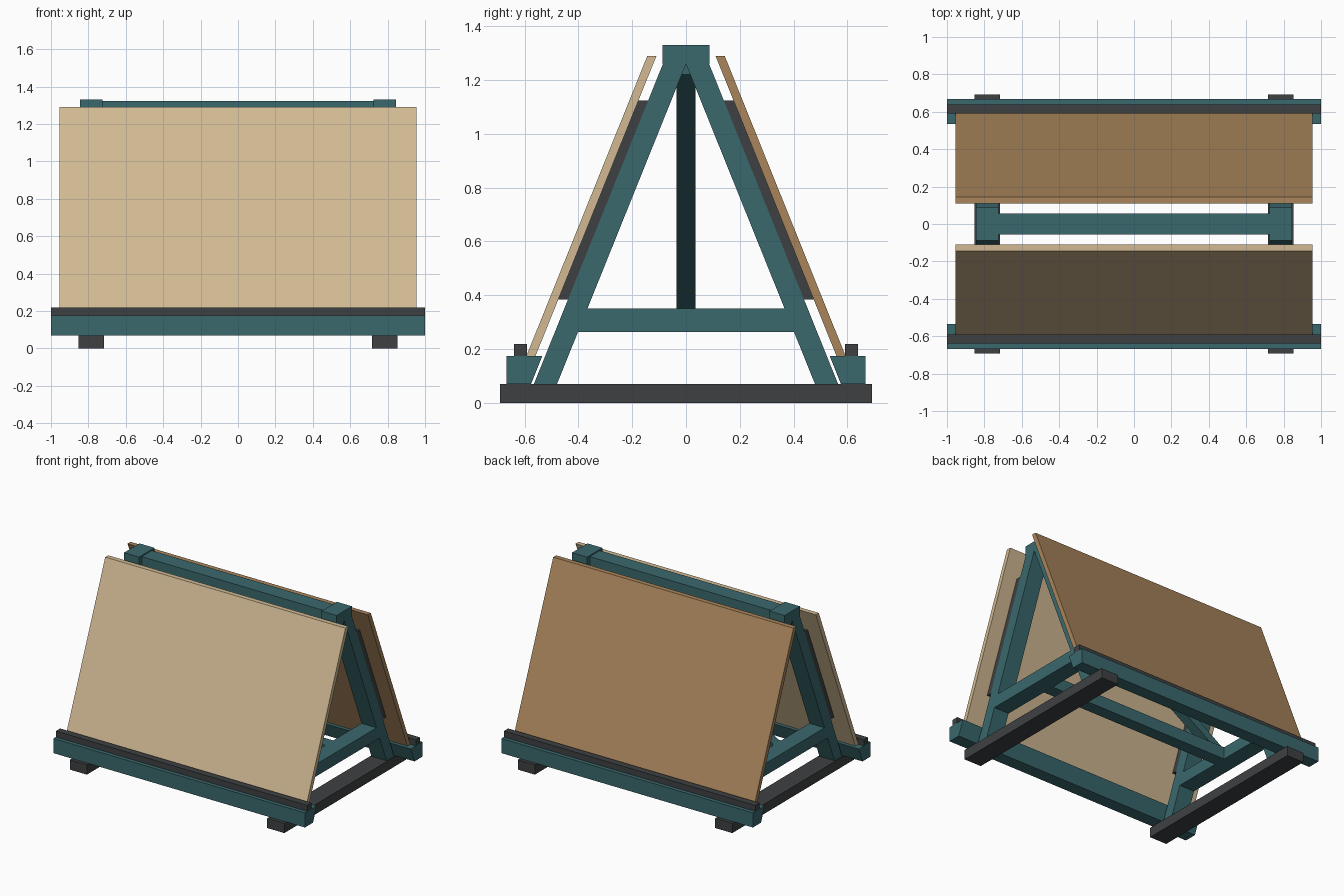
import bpy, bmesh

if "Cube" in bpy.data.objects:
    bpy.data.objects.remove(bpy.data.objects["Cube"])


def material(name, rgb):
    m = bpy.data.materials.new(name)
    m.diffuse_color = (*rgb, 1)
    m.use_nodes = True
    m.node_tree.nodes["Principled BSDF"].inputs["Base Color"].default_value = m.diffuse_color
    return m


TEAL = material("teal_paint", (0.042, 0.138, 0.153))
DARK = material("dark_grey", (0.048, 0.051, 0.054))
TAN = material("light_wood", (0.645, 0.491, 0.296))
BROWN = material("brown_wood", (0.40, 0.235, 0.105))


def prism(name, points, axis, lo, hi, mat):
    """Extrude a profile along x (points are y,z) or along y (points are x,z)."""
    bm = bmesh.new()

    def place(t, a, b):
        return (t, a, b) if axis == "x" else (a, t, b)

    rings = [[bm.verts.new(place(t, a, b)) for a, b in points] for t in (lo, hi)]
    bm.faces.new(rings[0])
    bm.faces.new(rings[1])
    n = len(points)
    for i in range(n):
        j = (i + 1) % n
        bm.faces.new((rings[0][i], rings[0][j], rings[1][j], rings[1][i]))
    bmesh.ops.recalc_face_normals(bm, faces=bm.faces)
    me = bpy.data.meshes.new(name)
    bm.to_mesh(me)
    bm.free()
    me.materials.append(mat)
    ob = bpy.data.objects.new(name, me)
    bpy.context.collection.objects.link(ob)
    return ob


def box(name, x, y, z, mat):
    return prism(name, [(y[0], z[0]), (y[1], z[0]), (y[1], z[1]), (y[0], z[1])],
                 "x", *x, mat)


SLOPE = 0.403


def leaning(side, top_z, low_z, inner, thick):
    """Strip parallel to the leg; inner is its y offset at z = 1.26."""
    def y(z):
        return inner + (1.26 - z) * SLOPE
    return [(side * y(top_z), top_z), (side * (y(top_z) + thick), top_z),
            (side * (y(low_z) + thick), low_z), (side * y(low_z), low_z)]


# A-frames at both ends
for end, cx in (("left", -0.785), ("right", 0.785)):
    span = (cx - 0.06, cx + 0.06)
    box(f"{end}_skid", (cx - 0.068, cx + 0.068), (-0.692, 0.692), (0, 0.07), DARK)
    box(f"{end}_apex_block", span, (-0.087, 0.087), (1.26, 1.33), TEAL)
    prism(f"{end}_crossbar", [(-0.402, 0.263), (0.402, 0.263), (0.367, 0.35), (-0.367, 0.35)],
          "x", *span, TEAL)
    for face, s in (("front", -1), ("back", 1)):
        prism(f"{end}_{face}_leg", leaning(s, 1.26, 0.07, 0, 0.086), "x", *span, TEAL)
        prism(f"{end}_{face}_batten", leaning(s, 1.125, 0.385, 0.086, 0.036), "x", *span, DARK)

# Ridge beam, lower stretcher and diagonal brace
box("ridge_beam", (-0.725, 0.725), (-0.057, 0.057), (1.22, 1.322), TEAL)
box("lower_stretcher", (-0.725, 0.725), (-0.045, 0.045), (0.263, 0.35), TEAL)
prism("diagonal_brace", [(-0.72, 0.35), (-0.62, 0.35), (0.72, 1.22), (0.62, 1.22)],
      "y", -0.035, 0.035, TEAL)

# Ledges, lips and panels on both faces
for face, s, wood in (("front", -1, TAN), ("back", 1, BROWN)):
    prism(f"{face}_ledge", [(s * 0.668, 0.07), (s * 0.668, 0.175), (s * 0.534, 0.175),
                            (s * 0.576, 0.07)], "x", -1, 1, TEAL)
    box(f"{face}_lip", (-1, 1), sorted((s * 0.592, s * 0.64)), (0.175, 0.218), DARK)
    prism(f"{face}_panel", leaning(s, 1.29, 0.175, 0.122, 0.034), "x", -0.955, 0.955, wood)
